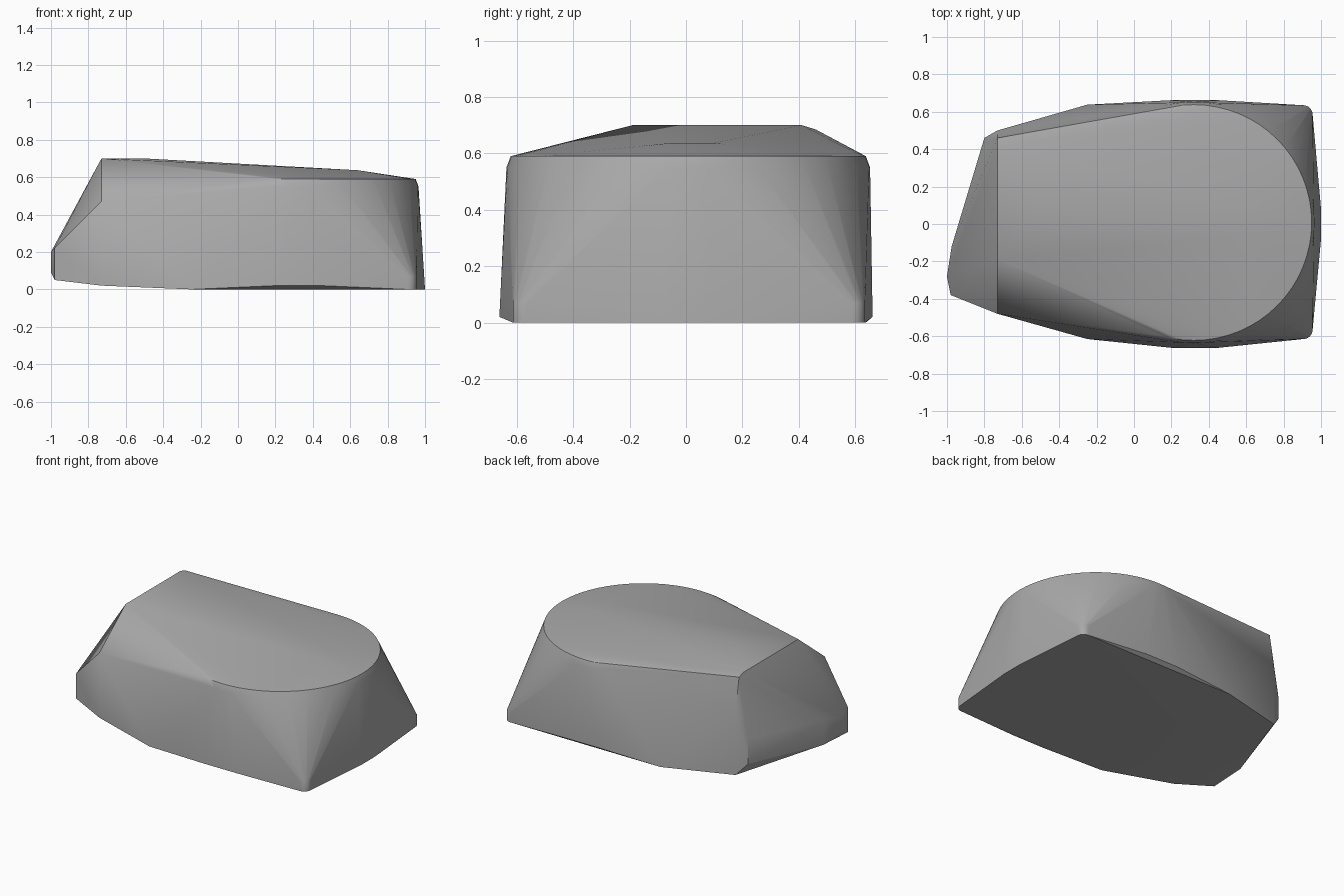
import bpy
import bmesh
import math

cube = bpy.data.objects.get("Cube")
if cube:
    bpy.data.objects.remove(cube, do_unlink=True)

grey = bpy.data.materials.new("plain_grey")
grey.use_nodes = True
colour = (0.4, 0.4, 0.4, 1)
grey.diffuse_color = colour
grey.node_tree.nodes["Principled BSDF"].inputs["Base Color"].default_value = colour


def ring(radius, z, steps=64):
    """Circle of points around the round end."""
    return [(0.32 + radius * math.cos(2 * math.pi * i / steps),
             0.008 + radius * math.sin(2 * math.pi * i / steps), z)
            for i in range(steps)]


# Round top edge with a narrow bevel under it
points = ring(0.63, 0.59) + ring(0.645, 0.55)

# Gently raised crown and the ridge at the narrow end
points += [(0.64, -0.05, 0.637), (0.64, 0.1, 0.637), (-0.5, 0.1, 0.7),
           (-0.73, -0.19, 0.7), (-0.73, 0.41, 0.7), (-0.73, 0.46, 0.685)]

# Shoulders of the narrow end
points += [(-0.73, -0.48, 0.47), (-0.73, 0.5, 0.45)]

for side in (-1, 1):
    # Small rounded posts at the two wide corners
    for z in (0, 0.07):
        for i in range(7):
            a = math.pi / 2 * i / 6
            points.append((0.905 + 0.05 * math.cos(a),
                           0.01 + side * (0.575 + 0.05 * math.sin(a)), z))
    # Bowed long sides and bowed wide end
    points += [(x, side * 0.662, 0.02) for x in (0.2, 0.32, 0.45)]
    points.append((1.0, side * 0.08, 0))

# Base outline and short upright wall of the narrow end
points += [(-0.25, -0.615, 0), (-0.25, 0.638, 0),
           (-0.73, -0.48, 0.02), (-0.73, 0.5, 0.02),
           (-0.8, 0.46, 0.1), (-0.8, 0.46, 0.27),
           (-0.98, -0.38, 0.05), (-0.98, -0.38, 0.22),
           (-1.0, -0.28, 0.09), (-1.0, -0.28, 0.2),
           (-0.975, -0.12, 0.06), (-0.975, -0.12, 0.23)]

# Wrap the points in one closed skin
bm = bmesh.new()
for p in points:
    bm.verts.new(p)
bmesh.ops.convex_hull(bm, input=bm.verts)
bmesh.ops.delete(bm, geom=[v for v in bm.verts if not v.link_faces], context="VERTS")
bmesh.ops.recalc_face_normals(bm, faces=bm.faces)
mesh = bpy.data.meshes.new("faceted_block")
bm.to_mesh(mesh)
bm.free()
mesh.materials.append(grey)

block = bpy.data.objects.new("faceted_block", mesh)
bpy.context.collection.objects.link(block)
bpy.context.view_layer.objects.active = block
block.select_set(True)
bpy.ops.object.shade_smooth_by_angle(angle=math.radians(30))
